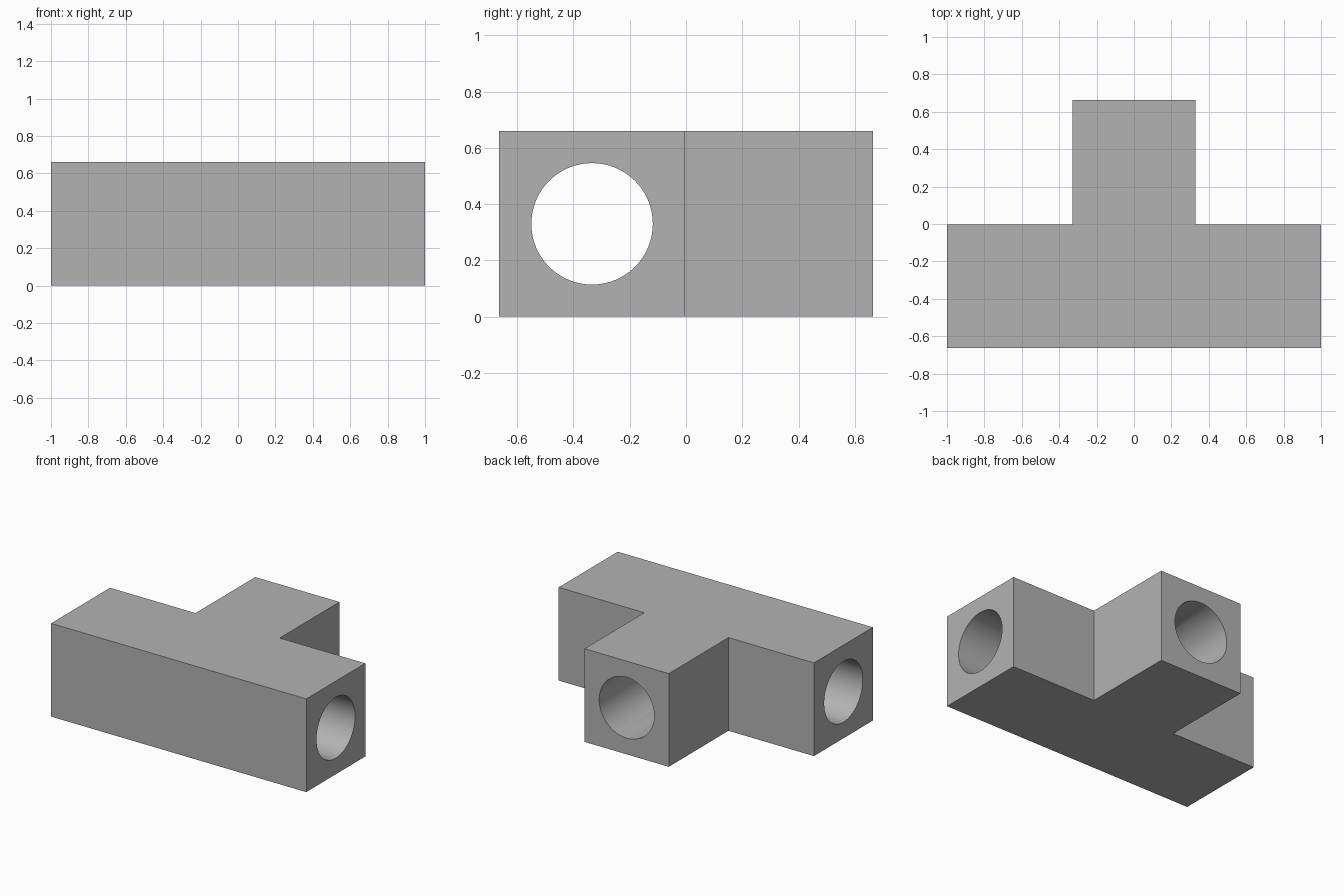
import bpy, bmesh, math
from mathutils import Matrix

if "Cube" in bpy.data.objects:
    bpy.data.objects.remove(bpy.data.objects["Cube"])

WIDTH = 0.66                      # square section of both arms
HALF = WIDTH / 2
FRONT, BACK = -0.664, 0.664
AXIS_Y = FRONT + HALF             # centre line of the long bore
BORE_R = 0.216

grey = bpy.data.materials.new("grey")
grey.diffuse_color = (0.45, 0.45, 0.45, 1)
grey.use_nodes = True
grey.node_tree.nodes["Principled BSDF"].inputs["Base Color"].default_value = grey.diffuse_color


def to_object(name, bm):
    bmesh.ops.recalc_face_normals(bm, faces=bm.faces)
    mesh = bpy.data.meshes.new(name)
    bm.to_mesh(mesh)
    bm.free()
    mesh.materials.append(grey)
    ob = bpy.data.objects.new(name, mesh)
    bpy.context.collection.objects.link(ob)
    return ob


def bore_cutter(name, radius, length, centre, axis):
    bm = bmesh.new()
    turn = Matrix.Rotation(math.pi / 2, 4, axis)
    bmesh.ops.create_cone(bm, cap_ends=True, segments=64, radius1=radius,
                          radius2=radius, depth=length,
                          matrix=Matrix.Translation(centre) @ turn)
    ob = to_object(name, bm)
    ob.hide_render = True
    ob.hide_set(True)
    return ob


# T-shaped block extruded upwards
inner = FRONT + WIDTH
right = [(1, FRONT), (1, inner), (HALF, inner), (HALF, BACK)]
outline = right + [(-x, y) for x, y in reversed(right)]
bm = bmesh.new()
face = bm.faces.new([bm.verts.new((x, y, 0)) for x, y in outline])
top = bmesh.ops.extrude_face_region(bm, geom=[face])["geom"]
bmesh.ops.translate(bm, vec=(0, 0, WIDTH),
                    verts=[v for v in top if isinstance(v, bmesh.types.BMVert)])
block = to_object("tee_block", bm)

# Long bore through the bar, and a branch bore that meets it
branch_end = BACK + 0.1
cutters = [
    bore_cutter("long_bore_cutter", BORE_R, 2.2, (0, AXIS_Y, HALF), 'Y'),
    bore_cutter("branch_bore_cutter", BORE_R - 0.0005, branch_end - AXIS_Y,
                (0, (branch_end + AXIS_Y) / 2, HALF), 'X'),
]
for cutter in cutters:
    mod = block.modifiers.new(cutter.name, 'BOOLEAN')
    mod.operation = 'DIFFERENCE'
    mod.solver = 'EXACT'
    mod.object = cutter

# Apply the cuts, then smooth the bore walls
bpy.context.view_layer.objects.active = block
block.select_set(True)
for mod in list(block.modifiers):
    bpy.ops.object.modifier_apply(modifier=mod.name)
for cutter in cutters:
    bpy.data.objects.remove(cutter)
bpy.ops.object.shade_smooth_by_angle(angle=math.radians(30))
